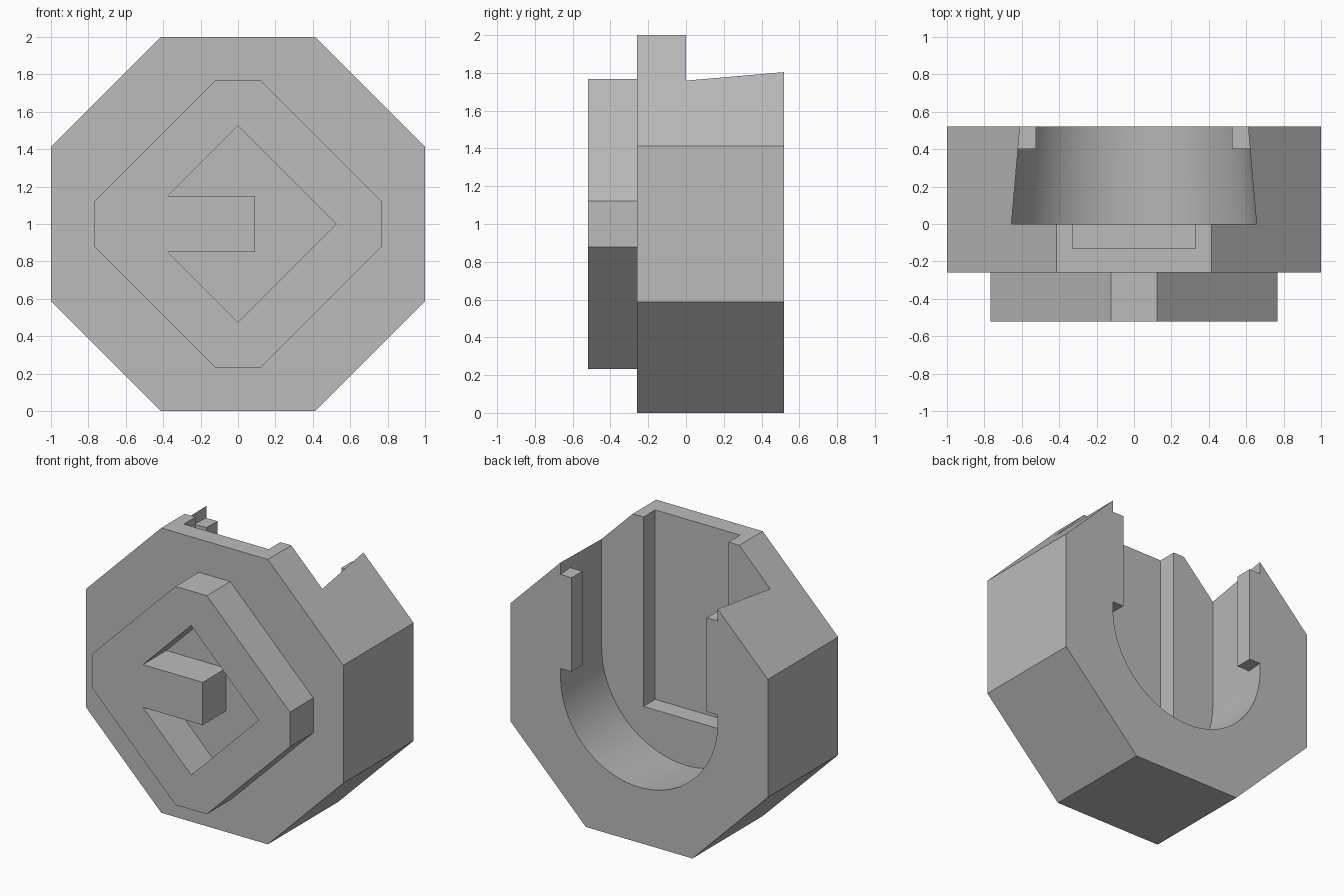
import bpy
import math

if "Cube" in bpy.data.objects:
    bpy.data.objects.remove(bpy.data.objects["Cube"], do_unlink=True)

grey = bpy.data.materials.new("plain_grey")
grey.use_nodes = True
GREY = (0.5, 0.5, 0.5, 1)
grey.diffuse_color = GREY
grey.node_tree.nodes["Principled BSDF"].inputs["Base Color"].default_value = GREY


def loft(name, ring_a, ring_b):
    """Solid between two matching rings of 3D points."""
    n = len(ring_a)
    faces = [tuple(range(n)), tuple(range(2 * n - 1, n - 1, -1))]
    faces += [(i, i + n, (i + 1) % n + n, (i + 1) % n) for i in range(n)]
    mesh = bpy.data.meshes.new(name)
    mesh.from_pydata(list(ring_a) + list(ring_b), [], faces)
    mesh.materials.append(grey)
    obj = bpy.data.objects.new(name, mesh)
    bpy.context.collection.objects.link(obj)
    bpy.ops.object.select_all(action='DESELECT')
    bpy.context.view_layer.objects.active = obj
    obj.select_set(True)
    bpy.ops.object.mode_set(mode='EDIT')
    bpy.ops.mesh.select_all(action='SELECT')
    bpy.ops.mesh.normals_make_consistent(inside=False)
    bpy.ops.object.mode_set(mode='OBJECT')
    return obj


def prism(name, outline, y0, y1):
    """Front-facing (x, z) outline extruded along y."""
    return loft(name, [(x, y0, z) for x, z in outline],
                [(x, y1, z) for x, z in outline])


def octagon(half, flat):
    """Chamfered square centred on z = 1."""
    quarter = [(half, flat), (flat, half)]
    pts = []
    for _ in range(4):
        pts += quarter
        quarter = [(-z, x) for x, z in quarter]
    return [(x, z + 1) for x, z in pts]


def combine(target, tool, operation):
    mod = target.modifiers.new("combine", 'BOOLEAN')
    mod.operation = operation
    mod.solver = 'EXACT'
    mod.object = tool
    bpy.context.view_layer.objects.active = target
    bpy.ops.object.modifier_apply(modifier=mod.name)
    bpy.data.objects.remove(tool, do_unlink=True)


def half_width(y):
    """Tapered half width of the rear socket."""
    return 0.655 - 0.0865 * y


def u_ring(y, steps=48):
    r = half_width(y)
    arc = [math.pi + math.pi * i / steps for i in range(steps + 1)]
    pts = [(r * math.cos(a), y, 1 + r * math.sin(a)) for a in arc]
    return [(-r, y, 2.2)] + pts + [(r, y, 2.2)]


# Octagonal body with raised front plate
body = prism("body", octagon(1, 0.414), -0.26, 0.52)
combine(body, prism("front_plate", octagon(0.767, 0.122), -0.52, -0.15), 'UNION')

# Arrow-shaped recess around the central bar
arrow = [(0, 1.525), (0.525, 1), (0, 0.475), (-0.375, 0.85),
         (0.09, 0.85), (0.09, 1.15), (-0.375, 1.15)]
combine(body, prism("arrow_cut", arrow, -0.7, -0.26), 'DIFFERENCE')

# Tapered U-shaped socket in the back, open at the top
combine(body, loft("socket_cut", u_ring(0), u_ring(0.6)), 'DIFFERENCE')

# Shallow channel in the socket wall
channel = [(-0.33, 0.67), (0.33, 0.67), (0.33, 2.2), (-0.33, 2.2)]
combine(body, prism("channel_cut", channel, -0.13, 0.2), 'DIFFERENCE')

bpy.ops.object.select_all(action='DESELECT')
body.select_set(True)
bpy.context.view_layer.objects.active = body
bpy.ops.object.shade_smooth_by_angle(angle=math.radians(25))

# Retaining rails at the socket opening
for side, label in ((1, "left"), (-1, "right")):
    section = [(0.525, 0.4), (half_width(0.4), 0.4),
               (half_width(0.52), 0.52), (0.525, 0.52)]
    loft(label + "_rail", [(side * x, y, 1.06) for x, y in section],
         [(side * x, y, 1.72) for x, y in section])
